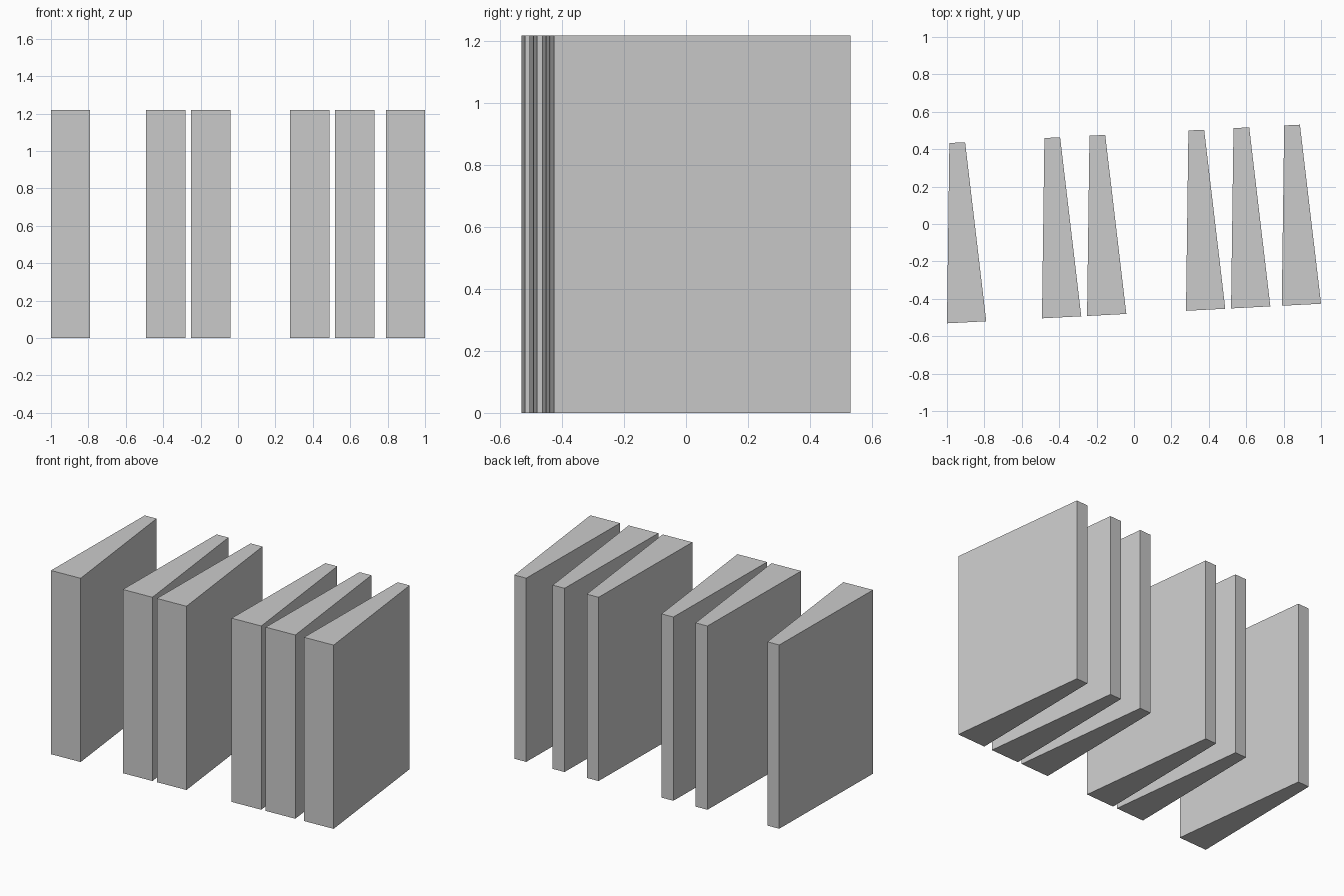
import bpy
import bmesh
import math

if "Cube" in bpy.data.objects:
    bpy.data.objects.remove(bpy.data.objects["Cube"])

HEIGHT = 1.218
ROW_SLOPE = math.tan(math.radians(3))   # the row of panels is turned by 3 degrees
START_Y = -0.531

# Wedge footprint, relative to its front left corner
FOOTPRINT = [(0, 0), (0.21, 0.011), (0.097, 0.968), (0.013, 0.964)]
# Front left corner of each wedge along x (uneven spacing)
STARTS = [-1.0, -0.492, -0.251, 0.278, 0.519, 0.79]


def wedge(name, x, y):
    """Extrude the tapered footprint upward from the ground."""
    bm = bmesh.new()
    base = bm.faces.new([bm.verts.new((x + u, y + v, 0)) for u, v in FOOTPRINT])
    top = bmesh.ops.extrude_face_region(bm, geom=[base], use_keep_orig=True)["geom"]
    verts = [g for g in top if isinstance(g, bmesh.types.BMVert)]
    bmesh.ops.translate(bm, verts=verts, vec=(0, 0, HEIGHT))
    bmesh.ops.recalc_face_normals(bm, faces=bm.faces)
    mesh = bpy.data.meshes.new(name)
    bm.to_mesh(mesh)
    bm.free()
    bpy.context.collection.objects.link(bpy.data.objects.new(name, mesh))


# Row of tapered panels
for i, x in enumerate(STARTS, 1):
    wedge(f"tapered_panel_{i}", x, START_Y + (x - STARTS[0]) * ROW_SLOPE)
